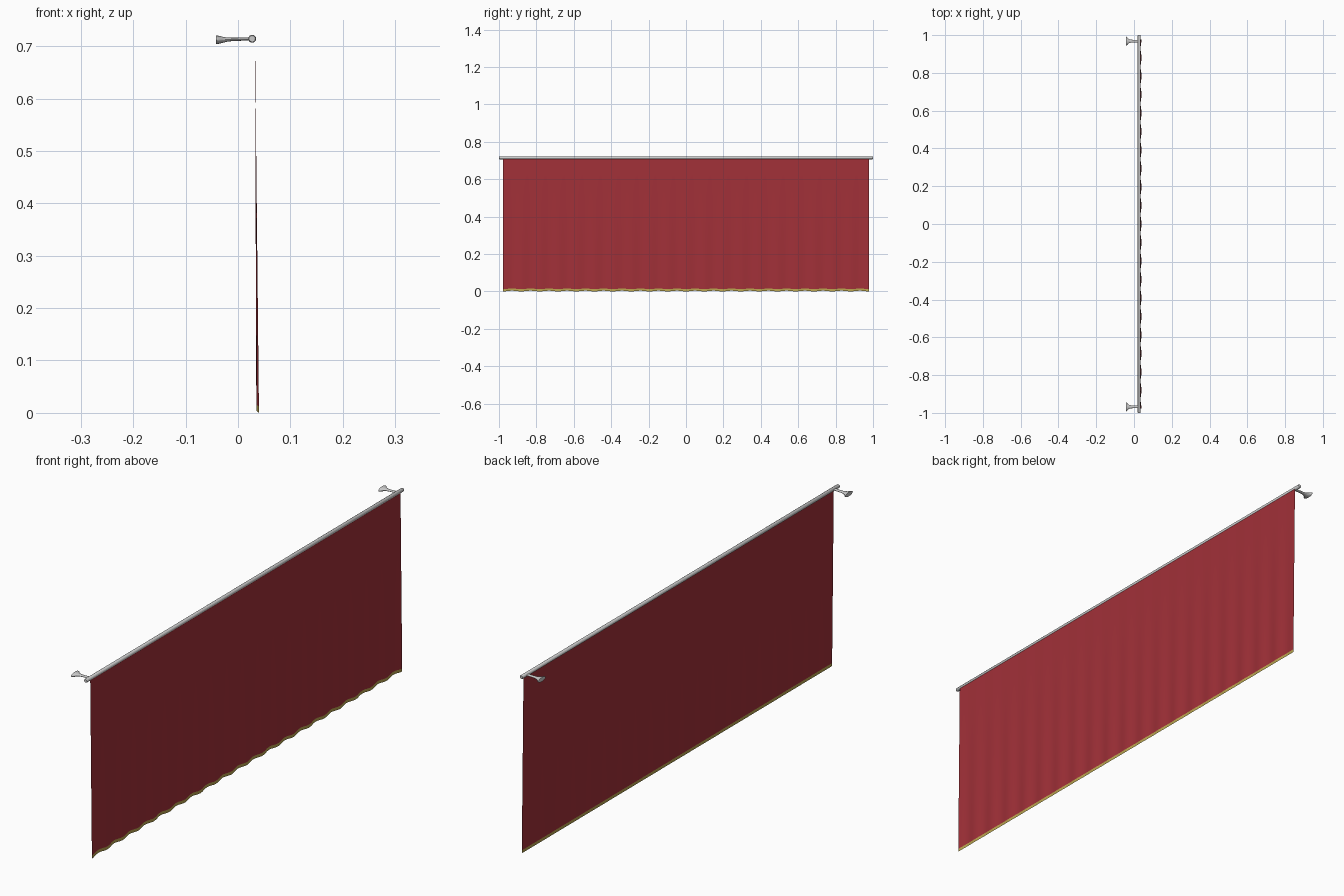
import bpy, bmesh, math

if "Cube" in bpy.data.objects:
    bpy.data.objects.remove(bpy.data.objects["Cube"])

ROD_X, ROD_Z, ROD_R = 0.027, 0.714, 0.0075
HALF, WAVES, SEG = 0.978, 20, 8
TOP, HEM = 0.712, 0.012


def material(name, rgb):
    m = bpy.data.materials.new(name)
    m.diffuse_color = (*rgb, 1)
    m.use_nodes = True
    m.node_tree.nodes["Principled BSDF"].inputs["Base Color"].default_value = m.diffuse_color
    return m


def finish(bm, name, mat=None, angle=40):
    me = bpy.data.meshes.new(name)
    bm.to_mesh(me)
    bm.free()
    ob = bpy.data.objects.new(name, me)
    bpy.context.collection.objects.link(ob)
    if mat:
        me.materials.append(mat)
    bpy.ops.object.select_all(action='DESELECT')
    bpy.context.view_layer.objects.active = ob
    ob.select_set(True)
    bpy.ops.object.shade_smooth_by_angle(angle=math.radians(angle))
    return ob


def loft(bm, rings):
    rows = [[bm.verts.new(p) for p in r] for r in rings]
    n = len(rows[0])
    for a, b in zip(rows, rows[1:]):
        for i in range(n):
            j = (i + 1) % n
            bm.faces.new((a[i], a[j], b[j], b[i]))
    bm.faces.new(rows[0][::-1])
    bm.faces.new(rows[-1])
    bmesh.ops.recalc_face_normals(bm, faces=bm.faces)


def circle(n):
    return [(math.cos(2 * math.pi * i / n), math.sin(2 * math.pi * i / n)) for i in range(n)]


# Cloth sheet whose pleats deepen and sag towards the hem
def cloth(name, levels, mat, offset=0.0):
    bm = bmesh.new()
    cols = WAVES * SEG
    rows = []
    for z in levels:
        t = 1 - z / TOP
        row = []
        for i in range(cols + 1):
            w = math.cos(2 * math.pi * i / SEG)
            x = 0.0325 + 0.005 * t + 0.0025 * t * w + offset
            row.append(bm.verts.new((x, -HALF + 2 * HALF * i / cols, z + 0.004 * t * (1 - w) / 2)))
        rows.append(row)
    for a, b in zip(rows, rows[1:]):
        for i in range(cols):
            bm.faces.new((a[i], a[i + 1], b[i + 1], b[i]))
    return finish(bm, name, mat, 80)


red = material("red_cloth", (0.36, 0.03, 0.04))
gold = material("gold_trim", (0.50, 0.38, 0.08))
cloth("curtain", [HEM + (TOP - HEM) * k / 8 for k in range(9)], red)
cloth("hem_trim", [0, HEM], gold)

# Curtain rod with softly rounded ends
bm = bmesh.new()
loft(bm, [[(ROD_X + r * c, y, ROD_Z + r * s) for c, s in circle(16)]
          for y, r in ((-1, ROD_R * 0.8), (-0.997, ROD_R), (0.997, ROD_R), (1, ROD_R * 0.8))])
finish(bm, "rod")

# Wall brackets: oval foot flaring from a slim arm (x, half width, half height, z)
PROFILE = [(-0.042, 0.024, 0.0085, 0.712), (-0.038, 0.023, 0.008, 0.712),
           (-0.030, 0.013, 0.006, 0.712), (-0.018, 0.008, 0.0035, 0.7125),
           (0.000, 0.007, 0.003, 0.713), (0.024, 0.007, 0.003, 0.714)]
for side, name in ((-1, "bracket_front"), (1, "bracket_back")):
    bm = bmesh.new()
    loft(bm, [[(x, side * 0.968 + w * c, z + h * s) for c, s in circle(16)]
              for x, w, h, z in PROFILE])
    finish(bm, name)
